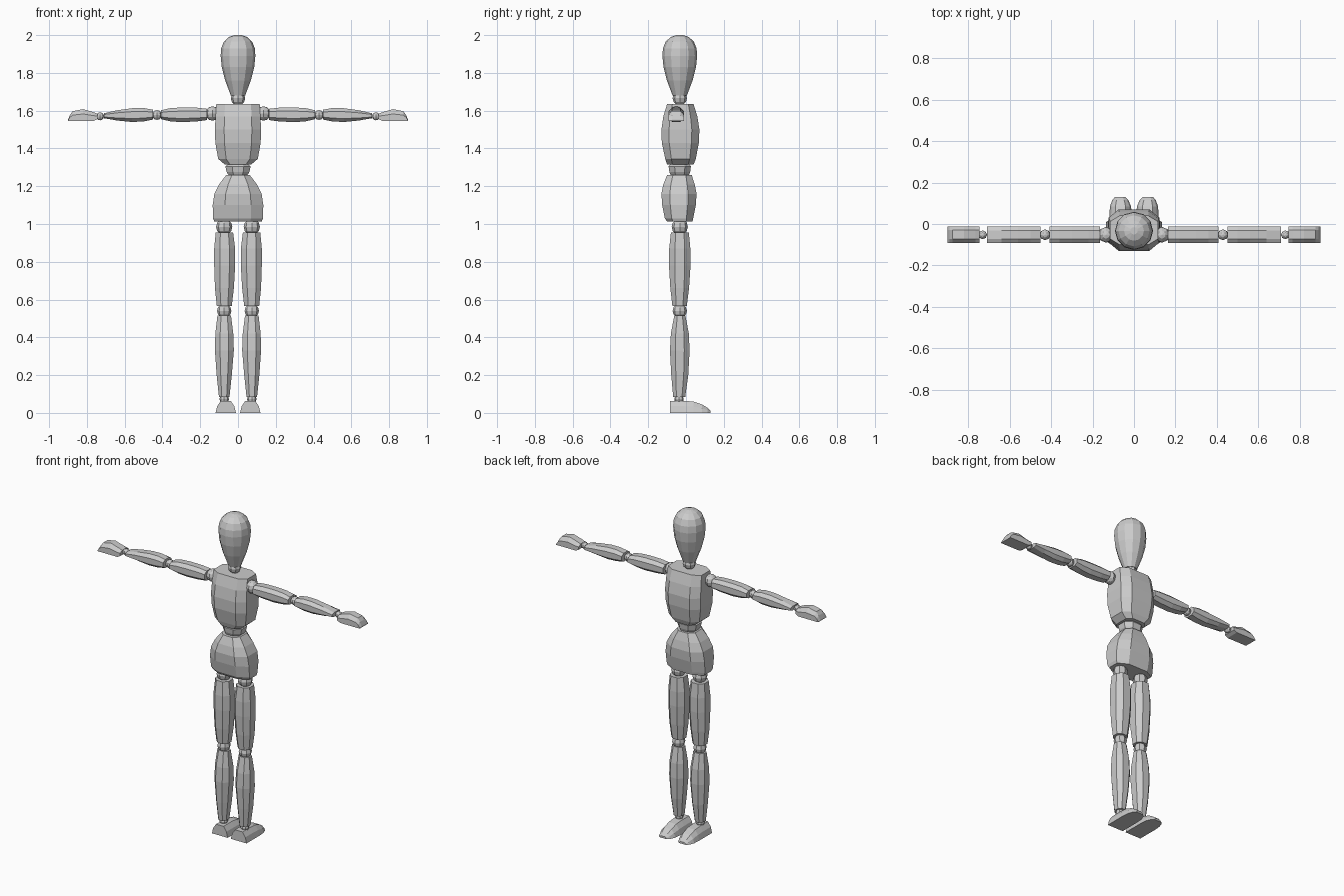
import bpy, bmesh, math

wood = bpy.data.materials.new("pale grey")
wood.diffuse_color = (0.6, 0.6, 0.6, 1)
CY = -0.033      # depth of the body axis
AY, AZ = -0.052, 1.577  # arm axis


def finish(name, bm):
    bmesh.ops.recalc_face_normals(bm, faces=bm.faces)
    me = bpy.data.meshes.new(name)
    bm.to_mesh(me)
    bm.free()
    me.materials.append(wood)
    ob = bpy.data.objects.new(name, me)
    bpy.context.collection.objects.link(ob)
    return ob


def skin(name, rings):
    """Join equal-sized rings of points into a closed solid."""
    bm = bmesh.new()
    vs = [[bm.verts.new(p) for p in r] for r in rings]
    n = len(vs[0])
    for a, b in zip(vs, vs[1:]):
        for i in range(n):
            j = (i + 1) % n
            bm.faces.new((a[i], a[j], b[j], b[i]))
    bm.faces.new(vs[0])
    bm.faces.new(vs[-1])
    return finish(name, bm)


def octagon(a0, a1, b0, b1, c):
    """Rectangle with corners cut by the fraction c of each side."""
    da, db = (a1 - a0) * c, (b1 - b0) * c
    return [(a0 + da, b0), (a1 - da, b0), (a1, b0 + db), (a1, b1 - db),
            (a1 - da, b1), (a0 + da, b1), (a0, b1 - db), (a0, b0 + db)]


def column(name, rows, c=0.27):
    """Upright block from rows of (z, x0, x1, y0, y1)."""
    return skin(name, [[(x, y, z) for x, y in octagon(*r, c)] for z, *r in rows])


def beam(name, rows, c=0.25):
    """Sideways block from rows of (x, z0, z1), of constant depth."""
    return skin(name, [[(x, y, z) for y, z in octagon(-0.092, -0.011, z0, z1, c)]
                       for x, z0, z1 in rows])


def lathe(name, profile, n=12, centre=(0, CY)):
    """Round part from (z, radius) pairs."""
    return skin(name, [[(centre[0] + r * math.cos(2 * math.pi * i / n),
                         centre[1] + r * math.sin(2 * math.pi * i / n), z)
                        for i in range(n)] for z, r in profile])


def ball(name, x, y, z, r, rz=None):
    bm = bmesh.new()
    bmesh.ops.create_uvsphere(bm, u_segments=8, v_segments=6, radius=r)
    for v in bm.verts:
        v.co = (v.co.x + x, v.co.y + y, v.co.z * (rz or r) / r + z)
    return finish(name, bm)


def mirrored(ob):
    """Add the opposite-side copy of a limb part."""
    bm = bmesh.new()
    bm.from_mesh(ob.data)
    for v in bm.verts:
        v.co.x = -v.co.x
    name = ob.name
    ob.name = "right_" + name
    finish("left_" + name, bm)


# Head and neck
lathe("head", [(1.68, 0.038), (1.76, 0.068), (1.83, 0.086), (1.89, 0.092),
               (1.93, 0.089), (1.965, 0.075), (1.99, 0.048), (2.0, 0.018)])
ball("neck", 0, CY, 1.666, 0.038)

# Trunk
column("chest", [(1.315, -0.07, 0.07, -0.10, 0.04), (1.345, -0.105, 0.105, -0.11, 0.052),
                 (1.43, -0.12, 0.12, -0.128, 0.068), (1.5, -0.122, 0.122, -0.13, 0.071),
                 (1.57, -0.119, 0.119, -0.12, 0.06), (1.635, -0.115, 0.115, -0.10, 0.04)], 0.2)
column("waist", [(1.255, -0.048, 0.048, -0.08, 0.015), (1.275, -0.06, 0.06, -0.088, 0.022),
                 (1.305, -0.067, 0.067, -0.092, 0.026), (1.32, -0.048, 0.048, -0.08, 0.015)])
column("pelvis", [(1.012, -0.125, 0.125, -0.10, 0.034), (1.03, -0.132, 0.132, -0.112, 0.038),
                  (1.10, -0.134, 0.134, -0.126, 0.052), (1.16, -0.125, 0.125, -0.13, 0.056),
                  (1.21, -0.10, 0.10, -0.12, 0.046), (1.26, -0.062, 0.062, -0.10, 0.03)], 0.24)

# Legs
for part in (
    ball("hip", 0.073, CY, 0.985, 0.043),
    column("thigh", [(0.565, 0.033, 0.112, -0.072, 0.004), (0.66, 0.022, 0.122, -0.083, 0.016),
                     (0.78, 0.015, 0.126, -0.09, 0.024), (0.87, 0.015, 0.126, -0.089, 0.023),
                     (0.955, 0.026, 0.118, -0.08, 0.015)]),
    ball("knee", 0.073, CY, 0.54, 0.038),
    column("shin", [(0.085, 0.045, 0.101, -0.068, -0.004), (0.2, 0.033, 0.113, -0.078, 0.012),
                    (0.33, 0.022, 0.122, -0.085, 0.019), (0.42, 0.025, 0.12, -0.08, 0.015),
                    (0.515, 0.037, 0.109, -0.062, -0.003)]),
    ball("ankle", 0.073, -0.037, 0.073, 0.025),
):
    mirrored(part)

# Feet: flat soles, sloping sides and a rounded-down toe, rows of (y, x0, x1, height)
foot_rows = [(-0.086, 0.011, 0.119, 0.064), (-0.01, 0.011, 0.119, 0.064),
             (0.04, 0.011, 0.119, 0.06), (0.085, 0.014, 0.116, 0.045),
             (0.115, 0.027, 0.105, 0.026), (0.13, 0.042, 0.092, 0.012)]
mirrored(skin("foot", [[(x0, y, 0), (x1, y, 0), (x1 - 0.08 * (x1 - x0), y, h * 0.55),
                        (x1 - 0.26 * (x1 - x0), y, h), (x0 + 0.26 * (x1 - x0), y, h),
                        (x0 + 0.08 * (x1 - x0), y, h * 0.55)] for y, x0, x1, h in foot_rows]))

# Arms
for part in (
    ball("shoulder", 0.135, AY, 1.585, 0.038),
    beam("upper_arm", [(0.165, 1.55, 1.61), (0.22, 1.543, 1.616), (0.3, 1.539, 1.617),
                       (0.36, 1.544, 1.613), (0.408, 1.555, 1.602)]),
    ball("elbow", 0.429, AY, AZ, 0.026),
    beam("forearm", [(0.45, 1.553, 1.605), (0.5, 1.543, 1.614), (0.56, 1.54, 1.613),
                     (0.64, 1.548, 1.602), (0.71, 1.56, 1.586)]),
    ball("wrist", 0.73, AY, 1.57, 0.021),
):
    mirrored(part)

# Hands: flat palms with bevelled backs, rows of (x, bottom, top)
hand_rows = [(0.745, 1.556, 1.584), (0.765, 1.545, 1.592), (0.82, 1.545, 1.608),
             (0.875, 1.545, 1.597), (0.89, 1.545, 1.577), (0.9, 1.545, 1.552)]
mirrored(skin("hand", [[(x, -0.092, b), (x, -0.011, b), (x, -0.011, b + 0.6 * (t - b)),
                        (x, -0.03, t), (x, -0.073, t), (x, -0.092, b + 0.6 * (t - b))]
                       for x, b, t in hand_rows]))
